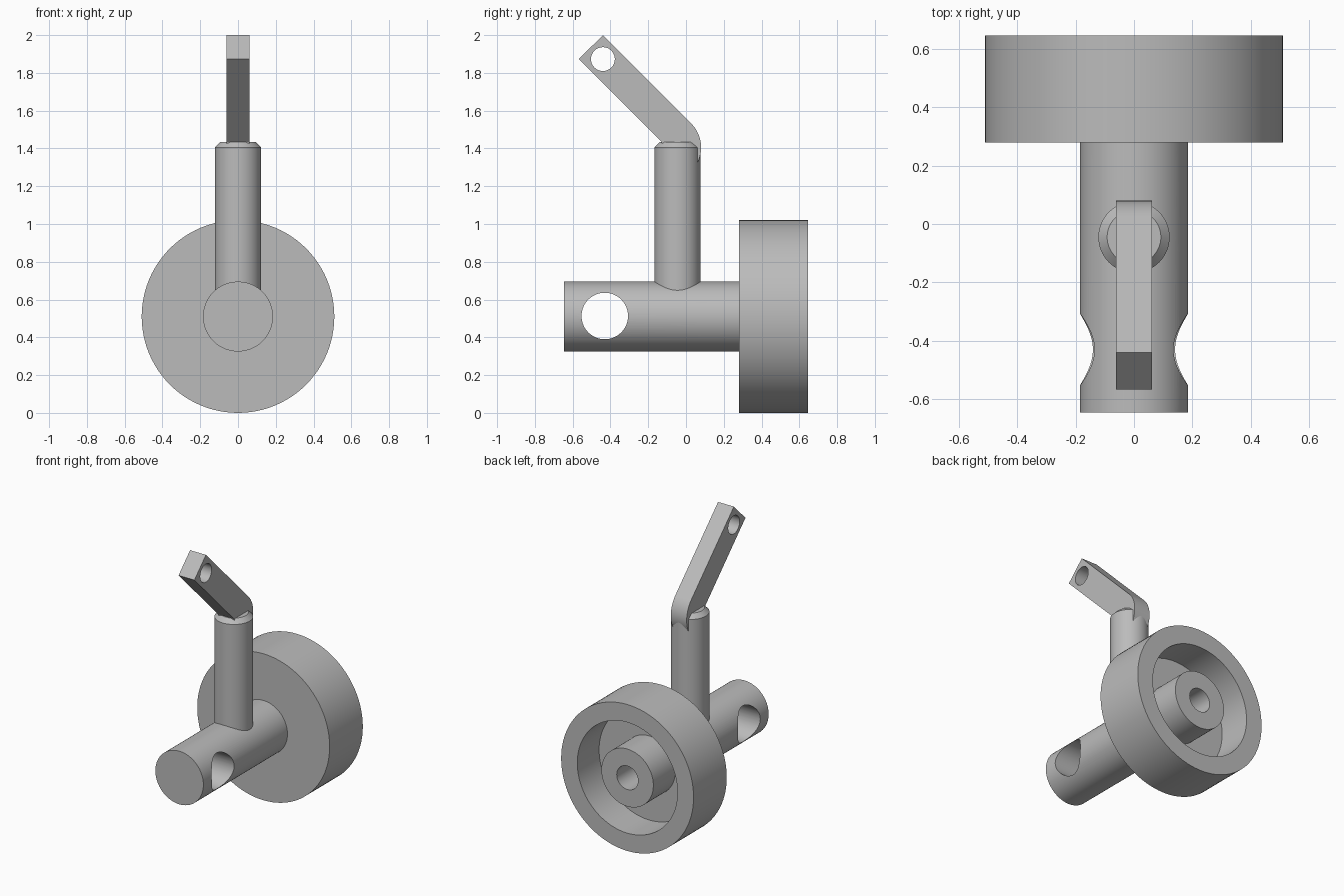
import bpy, bmesh, math
from mathutils import Matrix, Vector

if "Cube" in bpy.data.objects:
    bpy.data.objects.remove(bpy.data.objects["Cube"], do_unlink=True)

AXLE_Z = 0.51
SEGMENTS = 96

grey = bpy.data.materials.new("plain grey")
grey.use_nodes = True
COLOUR = (0.5, 0.5, 0.5, 1)
grey.diffuse_color = COLOUR
grey.node_tree.nodes["Principled BSDF"].inputs["Base Color"].default_value = COLOUR


def finish(name, bm):
    bmesh.ops.remove_doubles(bm, verts=bm.verts, dist=1e-5)
    bmesh.ops.recalc_face_normals(bm, faces=bm.faces)
    mesh = bpy.data.meshes.new(name)
    bm.to_mesh(mesh)
    bm.free()
    mesh.materials.append(grey)
    obj = bpy.data.objects.new(name, mesh)
    bpy.context.collection.objects.link(obj)
    return obj


def select(obj):
    bpy.ops.object.select_all(action='DESELECT')
    obj.select_set(True)
    bpy.context.view_layer.objects.active = obj


def smooth(obj):
    select(obj)
    bpy.ops.object.shade_smooth_by_angle(angle=math.radians(25))


def lathe(name, profile, matrix):
    """Revolve (radius, height) points about z, then place the result."""
    bm = bmesh.new()
    verts = [bm.verts.new((r, 0, h)) for r, h in profile]
    edges = [bm.edges.new(pair) for pair in zip(verts, verts[1:])]
    bmesh.ops.spin(bm, geom=verts + edges, cent=(0, 0, 0), axis=(0, 0, 1),
                   angle=math.tau, steps=SEGMENTS, use_merge=True)
    bm.transform(matrix)
    return finish(name, bm)


def drill(obj, y, z, radius):
    """Cut a round hole sideways through a part."""
    place = Matrix.Translation((0, y, z)) @ Matrix.Rotation(math.pi / 2, 4, 'Y')
    bm = bmesh.new()
    bmesh.ops.create_cone(bm, cap_ends=True, segments=SEGMENTS, radius1=radius,
                          radius2=radius, depth=1, matrix=place)
    cutter = finish("hole_cutter", bm)
    cutter.hide_render = True
    mod = obj.modifiers.new("hole", 'BOOLEAN')
    mod.operation = 'DIFFERENCE'
    mod.solver = 'EXACT'
    mod.object = cutter
    select(obj)
    bpy.ops.object.modifier_apply(modifier=mod.name)
    bpy.data.objects.remove(cutter, do_unlink=True)


# Lathe height runs along +y for parts on the axle
along_y = Matrix.Translation((0, 0, AXLE_Z)) @ Matrix.Rotation(-math.pi / 2, 4, 'X')

# Wheel: solid front, recessed back with a bored hub
FRONT, FLOOR, BACK = 0.28, 0.405, 0.645
wheel = lathe("wheel", [
    (0, FRONT), (0.51, FRONT), (0.51, BACK), (0.386, BACK), (0.386, FLOOR),
    (0.2, FLOOR), (0.2, BACK), (0.082, BACK), (0.082, FRONT + 0.01),
    (0, FRONT + 0.01)], along_y)

# Axle shaft with a cross hole
shaft = lathe("axle_shaft", [(0, -BACK), (0.185, -BACK), (0.185, FRONT), (0, FRONT)],
              along_y)
drill(shaft, -0.43, AXLE_Z + 0.003, 0.123)

# Upright post with a chamfered top
post = lathe("upright_post", [(0, 0.62), (0.122, 0.62), (0.122, 1.405), (0.092, 1.435),
                              (0, 1.435)], Matrix.Translation((0, -0.045, 0)))

# Slanted arm: flat bar with a rounded heel sunk into the post
HEEL, WIDTH = Vector((-0.1, 1.405)), 0.18
outline = [(-0.44, 2.0), (-0.567, 1.873), (-0.13, 1.435), (-0.1, 1.3)]
for i in range(25):
    a = math.radians(-45 + 90 * i / 24)
    outline.append(HEEL + WIDTH * Vector((math.cos(a), math.sin(a))))
bm = bmesh.new()
side = bm.faces.new([bm.verts.new((-0.061, y, z)) for y, z in outline])
grown = bmesh.ops.extrude_face_region(bm, geom=[side])["geom"]
bmesh.ops.translate(bm, vec=(0.122, 0, 0),
                    verts=[g for g in grown if isinstance(g, bmesh.types.BMVert)])
arm = finish("slanted_arm", bm)
drill(arm, -0.44, 1.873, 0.063)

for part in (wheel, shaft, post, arm):
    smooth(part)
